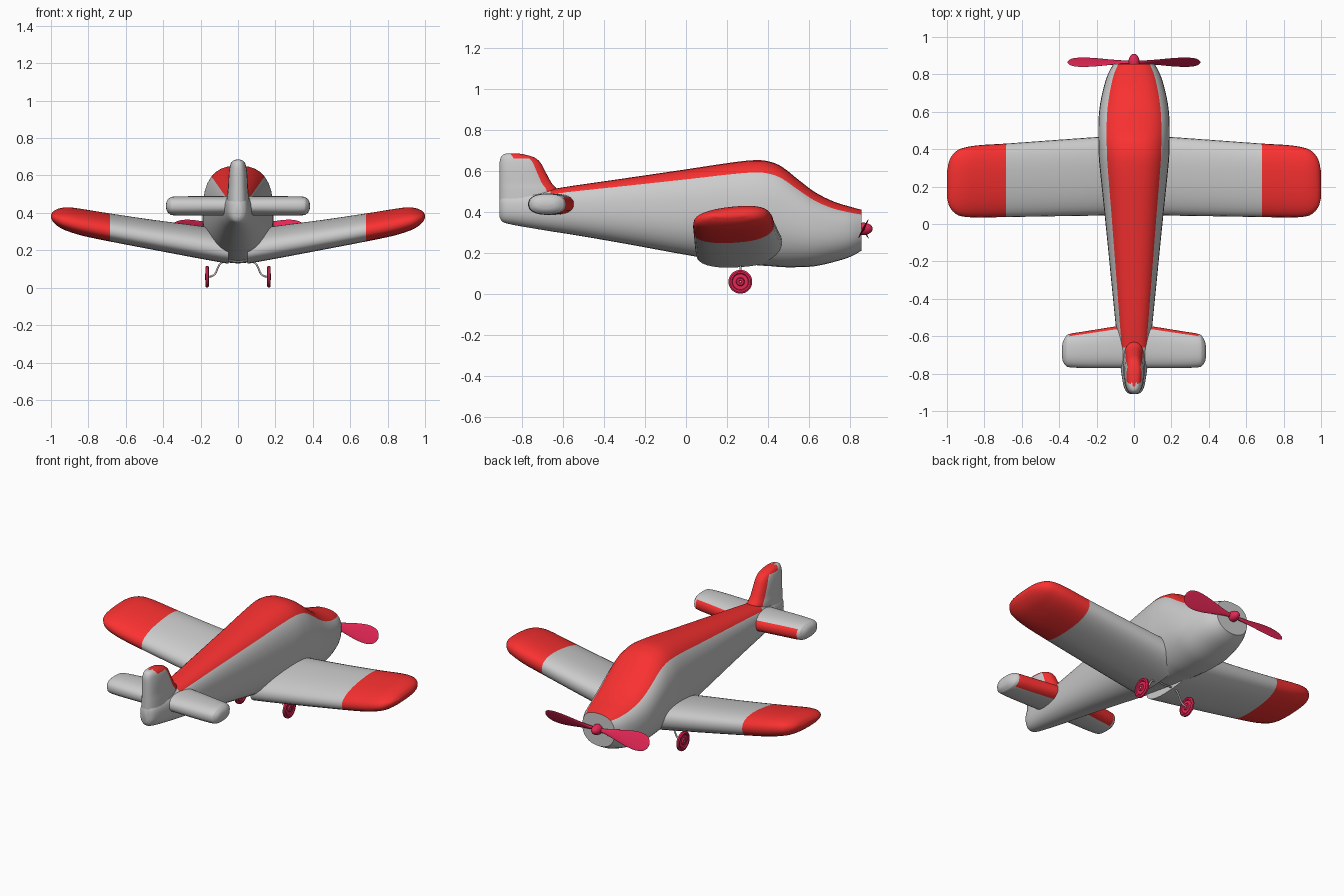
import bpy, bmesh
from math import sin, cos, pi, copysign, radians
from mathutils import Vector, Matrix

if "Cube" in bpy.data.objects:
    bpy.data.objects.remove(bpy.data.objects["Cube"])

SEG = 32


def material(name, rgb):
    m = bpy.data.materials.new(name)
    m.diffuse_color = (*rgb, 1)
    m.use_nodes = True
    m.node_tree.nodes["Principled BSDF"].inputs["Base Color"].default_value = m.diffuse_color
    return m


GREY = material("grey_paint", (0.62, 0.62, 0.62))
RED = material("red_paint", (0.95, 0.03, 0.03))
CRIMSON = material("crimson", (0.78, 0.02, 0.09))


def smooth(rows, k=4):
    """Catmull-Rom interpolation through rows of numbers."""
    out = []
    for i in range(len(rows) - 1):
        p = [rows[max(0, min(len(rows) - 1, i + d))] for d in (-1, 0, 1, 2)]
        for s in range(k):
            t = s / k
            out.append([0.5 * (2 * b + (c - a) * t + (2 * a - 5 * b + 4 * c - d) * t * t
                               + (3 * b - a - 3 * c + d) * t ** 3) for a, b, c, d in zip(*p)])
    return out + [list(rows[-1])]


def ring(point, n=2.4, n_low=None):
    """Superellipse ring; point(c, s) places the unit section in space."""
    pts = []
    for j in range(SEG):
        a = 2 * pi * j / SEG
        e = 2 / (n_low if n_low and sin(a) < 0 else n)
        sq = lambda v: copysign(abs(v) ** e, v) if abs(v) > 1e-9 else 0.0
        pts.append(Vector(point(sq(cos(a)), sq(sin(a)))))
    return pts


def loft(name, rings, mats, accent=lambda c, j: False, mirror=False, angle=50):
    bm = bmesh.new()
    vs = [[bm.verts.new(p) for p in r] for r in rings]
    for a, b in zip(vs, vs[1:]):
        for j in range(SEG):
            k = (j + 1) % SEG
            f = bm.faces.new((a[j], a[k], b[k], b[j]))
            f.material_index = int(accent(f.calc_center_median(), j))
    for end in (vs[0], vs[-1]):
        f = bm.faces.new(end)
        f.material_index = int(accent(f.calc_center_median(), SEG // 2))
    bmesh.ops.recalc_face_normals(bm, faces=bm.faces)
    me = bpy.data.meshes.new(name)
    bm.to_mesh(me)
    bm.free()
    for m in mats:
        me.materials.append(m)
    ob = bpy.data.objects.new(name, me)
    bpy.context.collection.objects.link(ob)
    bpy.ops.object.select_all(action='DESELECT')
    ob.select_set(True)
    bpy.context.view_layer.objects.active = ob
    bpy.ops.object.shade_smooth_by_angle(angle=radians(angle))
    if mirror:
        ob.modifiers.new("mirror", 'MIRROR').use_mirror_merge = False
    return ob


# Fuselage: y, bottom z, top z, half width
body = smooth([
    (.855, .21, .41, .11), (.80, .18, .425, .14), (.72, .155, .45, .165),
    (.63, .135, .495, .183), (.55, .13, .555, .19), (.47, .13, .618, .191),
    (.41, .135, .644, .19), (.34, .14, .652, .187), (.22, .155, .64, .175),
    (0, .19, .607, .152), (-.3, .245, .563, .122), (-.55, .288, .527, .097),
    (-.66, .305, .51, .085), (-.78, .325, .50, .07), (-.86, .34, .49, .057),
    (-.895, .352, .48, .042), (-.91, .375, .46, .02)])
loft("fuselage",
     [ring(lambda c, s: (w * c, y, (b + t) / 2 + (t - b) / 2 * s), 2.6, 2.2) for y, b, t, w in body],
     (GREY, RED), lambda c, j: 4 <= j < 12 and c.y > -.66)

# Tail fin: z, front y, back y, half width
fin = smooth([
    (.40, -.61, -.91, .06), (.50, -.625, -.91, .057), (.54, -.655, -.91, .053),
    (.60, -.688, -.91, .05), (.64, -.71, -.909, .045), (.665, -.74, -.903, .038),
    (.68, -.79, -.89, .025), (.685, -.83, -.87, .008)])
loft("tail_fin",
     [ring(lambda c, s: (w * s, (f + b) / 2 + (f - b) / 2 * c, z), 2.5) for z, f, b, w in fin],
     (GREY, RED),
     lambda c, j: (j < 5 or j >= SEG - 5 or c.z > .66) and c.y > -.85)


# Flying surfaces: x, back y, front y, centre z, half thickness
def surface(name, rows, accent, taper, tilt):
    rings = [ring(lambda c, s: (x, (f + b) / 2 + (f - b) / 2 * c,
                                z + h * s * (1 + taper * c) + tilt * h * c))
             for x, b, f, z, h in smooth(rows)]
    return loft(name, rings, (GREY, RED), accent, mirror=True)


surface("wings", [
    (.05, .05, .475, .215, .085), (.2, .045, .465, .24, .083), (.45, .041, .447, .28, .076),
    (.685, .037, .43, .32, .071), (.82, .035, .422, .345, .068), (.9, .038, .41, .362, .062),
    (.95, .052, .39, .371, .05), (.985, .09, .345, .378, .03), (1.0, .14, .28, .38, .008)],
    lambda c, j: c.x > .685, .08, .25)
surface("tailplane", [
    (.02, -.77, -.538, .437, .052), (.1, -.77, -.548, .437, .052), (.25, -.77, -.572, .437, .052),
    (.345, -.766, -.588, .437, .05), (.367, -.755, -.605, .437, .042),
    (.38, -.735, -.63, .437, .027), (.385, -.71, -.655, .437, .008)],
    lambda c, j: c.x < .345 and (j < 3 or j >= SEG - 5), 0, 0)

# Propeller hub: y, radius
HUB = Vector((0, .865, .317))
loft("propeller_hub",
     [ring(lambda c, s: (r * c, y, HUB.z + r * s), 2)
      for y, r in smooth([(.84, .024), (.86, .03), (.88, .028), (.897, .021), (.907, .011), (.91, .002)])],
     (CRIMSON,))

# Propeller blades: x, half chord, half thickness; second is turned half round
blade = smooth([(.0, .012, .008), (.05, .014, .008), (.12, .028, .006), (.2, .045, .005),
                (.27, .053, .004), (.32, .046, .003), (.345, .028, .002), (.355, .006, .001)])
pitch = Matrix.Rotation(radians(-28), 3, 'X')
for i in range(2):
    turn = Matrix.Rotation(pi * i, 3, 'Y')
    loft(f"propeller_blade_{i + 1}",
         [ring(lambda c, s: HUB + turn @ pitch @ Vector((x, h * s, w * c)), 2) for x, w, h in blade],
         (CRIMSON,))

# Wheels: turned profile of x offset, radius
half = [(-.008, .005), (-.011, .008), (-.011, .017), (-.004, .021), (-.004, .038),
        (-.009, .042), (-.010, .050), (-.005, .058)]
profile = half + [(-x, r) for x, r in reversed(half)]
loft("wheels",
     [ring(lambda c, s: (.165 + x, .265 + r * c, .059 + r * s), 2) for x, r in profile],
     (CRIMSON,), mirror=True, angle=35)

# Landing gear wire running under the belly
side = [(.175, .059), (.145, .06), (.122, .075), (.108, .105), (.09, .133), (.05, .143)]
path = smooth(side + [(0, .14)] + [(-x, z) for x, z in reversed(side)])
cu = bpy.data.curves.new("landing_gear_strut", 'CURVE')
cu.dimensions = '3D'
cu.bevel_depth = .005
cu.bevel_resolution = 3
cu.use_fill_caps = True
sp = cu.splines.new('POLY')
sp.points.add(len(path) - 1)
for p, (x, z) in zip(sp.points, path):
    p.co = (x, .265, z, 1)
cu.materials.append(GREY)
bpy.context.collection.objects.link(bpy.data.objects.new("landing_gear_strut", cu))
